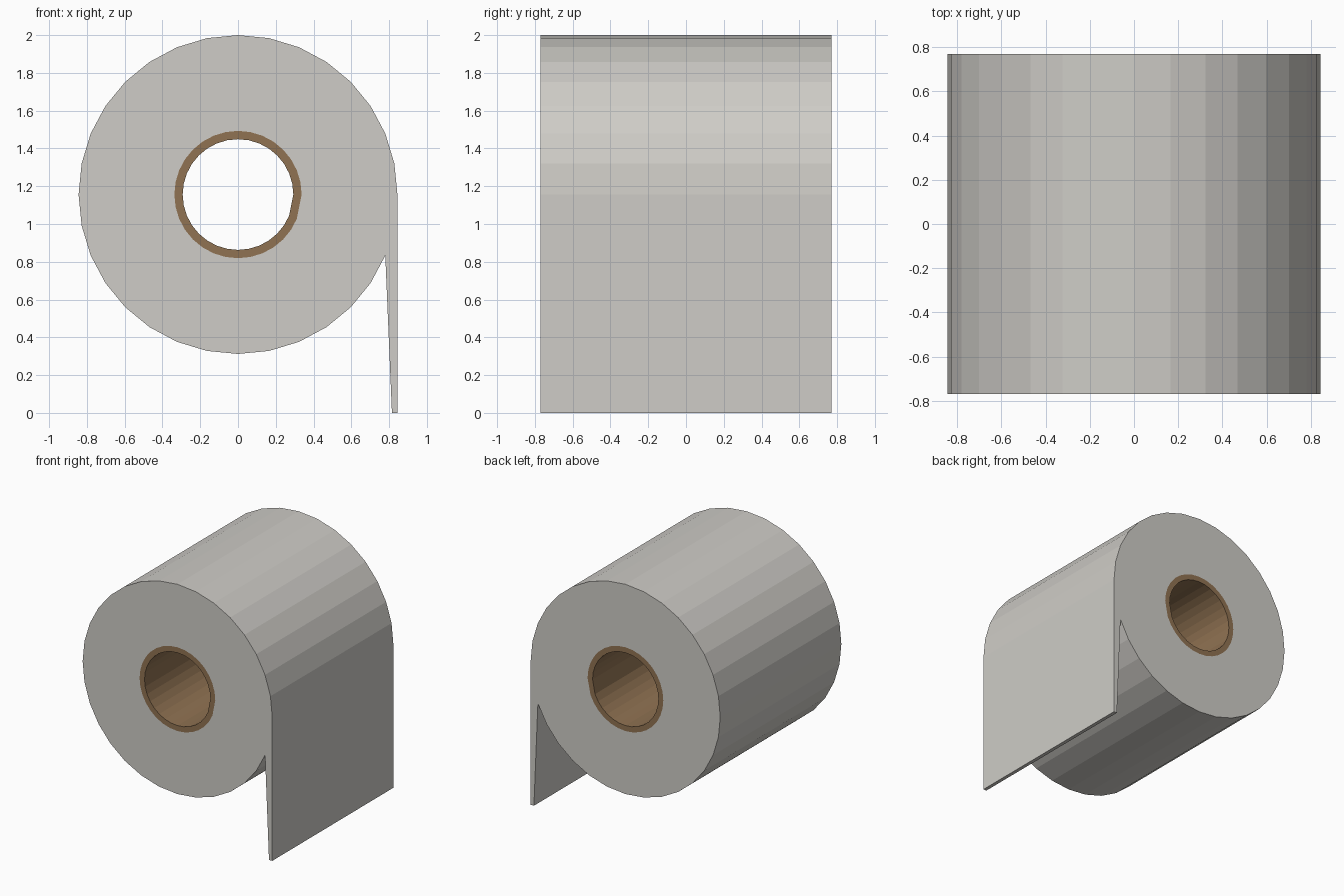
import bpy, bmesh
from math import sin, cos, pi

if "Cube" in bpy.data.objects:
    bpy.data.objects.remove(bpy.data.objects["Cube"])

R, CORE_OUT, CORE_IN = 0.844, 0.337, 0.293
CZ, WIDTH, SIDES = 1.156, 1.54, 32


def ring_points(bm, radius):
    # The side just below the right-hand point is left out, where the sheet hangs
    return [bm.verts.new((radius * cos(2 * pi * i / SIDES), 0,
                          CZ + radius * sin(2 * pi * i / SIDES)))
            for i in range(SIDES - 1)]


def make_part(name, r_out, r_in, colour, tail=()):
    bm = bmesh.new()
    outer, inner = ring_points(bm, r_out), ring_points(bm, r_in)
    for i in range(len(outer)):
        bm.faces.new((outer[i - 1], outer[i], inner[i], inner[i - 1]))
    if tail:
        ends = [bm.verts.new((x, 0, z)) for x, z in tail]
        bm.faces.new([outer[-1], *ends, outer[0]])
    bmesh.ops.recalc_face_normals(bm, faces=bm.faces)
    mesh = bpy.data.meshes.new(name)
    bm.to_mesh(mesh)
    bm.free()
    mat = bpy.data.materials.new(name + "_colour")
    mat.diffuse_color = (*colour, 1)
    mat.use_nodes = True
    mat.node_tree.nodes["Principled BSDF"].inputs["Base Color"].default_value = mat.diffuse_color
    mesh.materials.append(mat)
    obj = bpy.data.objects.new(name, mesh)
    bpy.context.collection.objects.link(obj)
    # Give the flat profile its width, centred on y = 0
    mod = obj.modifiers.new("width", 'SOLIDIFY')
    mod.thickness = WIDTH
    mod.offset = 0
    return obj


# Wound paper with the hanging sheet
make_part("paper_roll", R, CORE_OUT, (0.62, 0.605, 0.57),
          tail=((0.815, 0), (R, 0)))
# Cardboard tube
make_part("cardboard_core", CORE_OUT, CORE_IN, (0.28, 0.17, 0.085))
